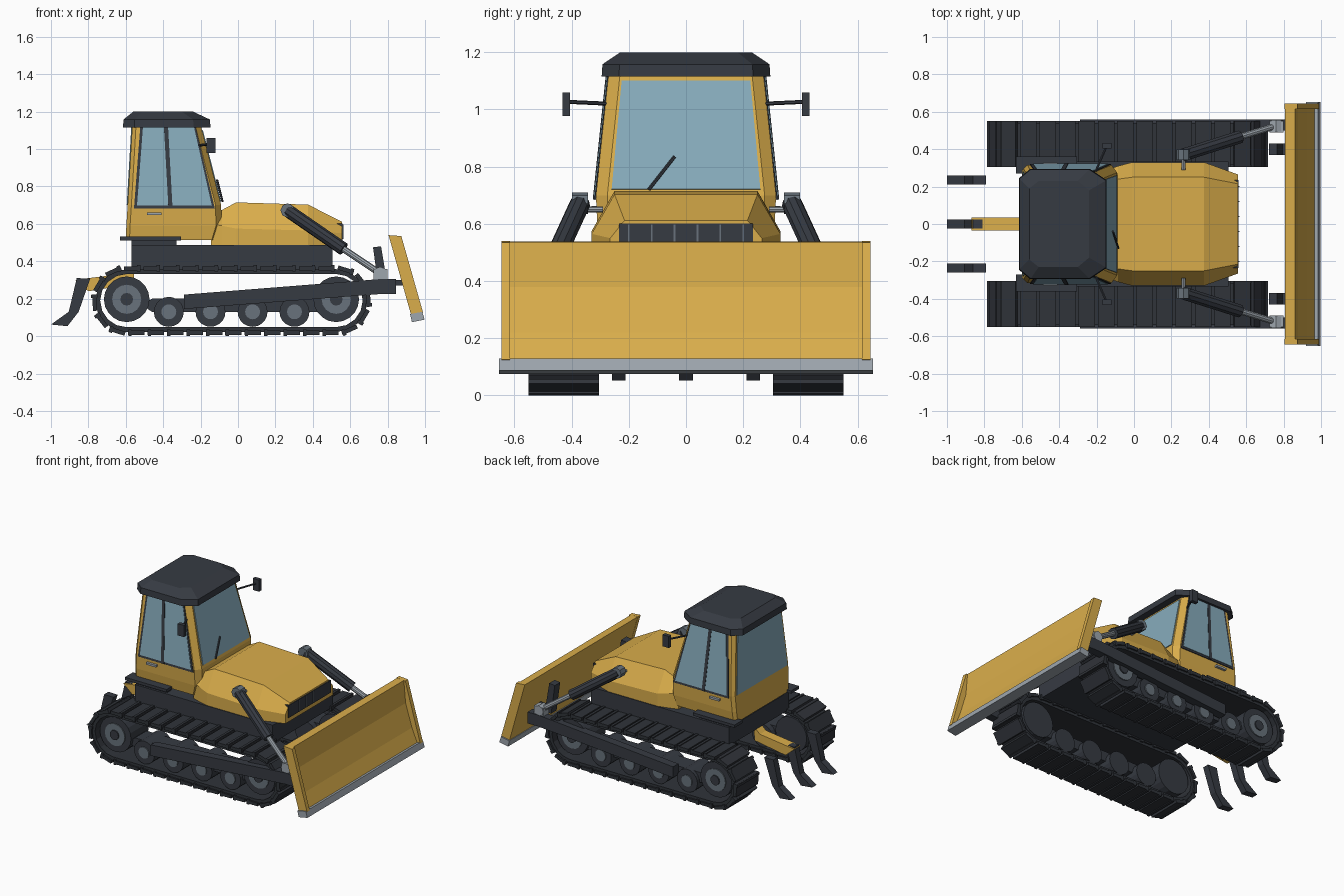
import bpy, bmesh, math
from mathutils import Vector, Matrix

if "Cube" in bpy.data.objects:
    bpy.data.objects.remove(bpy.data.objects["Cube"])


def material(name, rgb):
    m = bpy.data.materials.new(name)
    m.use_nodes = True
    m.diffuse_color = (*rgb, 1)
    m.node_tree.nodes["Principled BSDF"].inputs["Base Color"].default_value = (*rgb, 1)
    return m


YELLOW = material("yellow paint", (0.70, 0.42, 0.07))
DARK = material("dark grey", (0.037, 0.043, 0.055))
TRACK = material("track grey", (0.029, 0.033, 0.041))
GLASS = material("blue glass", (0.24, 0.41, 0.50))
STEEL = material("light steel", (0.34, 0.38, 0.42))
HUB = material("hub steel", (0.14, 0.17, 0.20))


def finish(name, bm, mat):
    bmesh.ops.recalc_face_normals(bm, faces=bm.faces)
    me = bpy.data.meshes.new(name)
    bm.to_mesh(me)
    bm.free()
    me.materials.append(mat)
    ob = bpy.data.objects.new(name, me)
    bpy.context.collection.objects.link(ob)
    return ob


def loft(name, rings, mat):
    """Skin a list of equal-length point rings and cap both ends."""
    bm = bmesh.new()
    vs = [[bm.verts.new(p) for p in ring] for ring in rings]
    n = len(vs[0])
    for a, b in zip(vs, vs[1:]):
        for i in range(n):
            j = (i + 1) % n
            bm.faces.new((a[i], a[j], b[j], b[i]))
    bm.faces.new(vs[0])
    bm.faces.new(vs[-1])
    return finish(name, bm, mat)


def prism(name, profile, y0, y1, mat):
    return loft(name, [[(x, y, z) for x, z in profile] for y in (y0, y1)], mat)


def box(name, x, y, z, mat):
    return prism(name, [(x[0], z[0]), (x[1], z[0]), (x[1], z[1]), (x[0], z[1])], y[0], y[1], mat)


def rod(name, a, b, r, mat, sides=10):
    a, b = Vector(a), Vector(b)
    bm = bmesh.new()
    turn = (b - a).to_track_quat('Z', 'Y').to_matrix().to_4x4()
    bmesh.ops.create_cone(bm, cap_ends=True, segments=sides, radius1=r, radius2=r,
                          depth=(b - a).length, matrix=Matrix.Translation((a + b) / 2) @ turn)
    return finish(name, bm, mat)


def plate(name, quad, t, mat):
    """Thin plate standing off a cab wall."""
    pts = [Vector(p) for p in quad]
    n = (pts[1] - pts[0]).cross(pts[3] - pts[0]).normalized()
    if n.dot(sum(pts, Vector()) / 4 - Vector((-0.35, 0, 0.85))) < 0:
        n = -n
    return loft(name, [[p - n * 0.001 for p in pts], [p + n * t for p in pts]], mat)


def octagon(z, xr, xf, w, rear, front):
    """Plan outline with cut corners; rear and front are (x, y) cuts."""
    half = [(xr, w - rear[1]), (xr + rear[0], w), (xf - front[0], w), (xf, w - front[1])]
    return [(x, y, z) for x, y in half] + [(x, -y, z) for x, y in reversed(half)]


def lerp(a, b, t):
    return a + (b - a) * t


# Chassis and hood
box("chassis", (-0.57, 0.505), (-0.335, 0.335), (0.36, 0.487), DARK)
sections = [(-0.145, 0.29, 0.60, 0.23, 0.63), (-0.085, 0.31, 0.59, 0.24, 0.675),
            (-0.01, 0.33, 0.575, 0.25, 0.715), (0.375, 0.33, 0.565, 0.25, 0.703),
            (0.555, 0.265, 0.55, 0.215, 0.612)]
loft("hood", [[(x, -w, 0.485), (x, -w, zm), (x, -wt, zt), (x, wt, zt), (x, w, zm), (x, w, 0.485)]
              for x, w, zm, wt, zt in sections], YELLOW)
box("grille", (0.53, 0.56), (-0.235, 0.235), (0.515, 0.602), DARK)
for i in range(6):
    y = -0.2 + i * 0.08
    box("grille_bar", (0.555, 0.564), (y - 0.003, y + 0.003), (0.52, 0.598), HUB)

# Cab body
levels = [(0.515, -0.60, -0.11, 0.30), (0.59, -0.597, -0.088, 0.31),
          (0.70, -0.59, -0.09, 0.315), (1.13, -0.565, -0.20, 0.27)]
loft("cab", [octagon(*lv, (0.02, 0.02), (0.03, 0.04)) for lv in levels], YELLOW)


def wall(z):
    """Rear x, front x and half width of the cab at a height."""
    t = (z - 0.70) / 0.43
    return lerp(-0.59, -0.565, t), lerp(-0.09, -0.20, t), lerp(0.315, 0.27, t)


# Windows
def side_plate(name, s, quad, t, mat):
    plate(name, [(x, s * wall(z)[2], z) for x, z in quad], t, mat)


for s in (1, -1):
    side_plate("door_frame", s, [(-0.556, 0.683), (-0.124, 0.683), (-0.228, 1.125), (-0.522, 1.125)], 0.004, DARK)
    side_plate("side_window", s, [(-0.54, 0.698), (-0.14, 0.698), (-0.236, 1.12), (-0.508, 1.12)], 0.007, GLASS)
    side_plate("door_pillar", s, [(-0.372, 0.685), (-0.35, 0.685), (-0.374, 1.12), (-0.396, 1.12)], 0.0095, DARK)
    box("door_handle", (-0.487, -0.41), sorted((s * 0.30, s * 0.33)), (0.648, 0.662), STEEL)
    box("step_plate", (-0.63, -0.305), sorted((s * 0.27, s * 0.36)), (0.512, 0.532), DARK)
    box("step_support", (-0.57, -0.33), sorted((s * 0.27, s * 0.32)), (0.48, 0.515), DARK)
    rod("mirror_arm", (-0.21, s * 0.27, 1.02), (-0.145, s * 0.42, 1.027), 0.007, DARK, 6)
    box("mirror", (-0.168, -0.12), sorted((s * 0.405, s * 0.432)), (0.978, 1.06), DARK)

lo, hi = 0.72, 1.10
plate("windscreen", [(wall(z)[1], y, z) for y, z in
                     ((-0.26, lo), (0.26, lo), (0.225, hi), (-0.225, hi))], 0.005, GLASS)
lo, hi = 0.70, 1.115
plate("rear_window", [(wall(z)[0], y, z) for y, z in
                      ((-0.28, lo), (0.28, lo), (0.238, hi), (-0.238, hi))], 0.005, GLASS)
rod("wiper", (-0.083, -0.13, 0.72), (-0.112, -0.04, 0.835), 0.006, DARK, 6)

# Roof
loft("roof", [octagon(1.115, -0.615, -0.147, 0.295, (0.06, 0.05), (0.09, 0.06)),
              octagon(1.158, -0.612, -0.15, 0.292, (0.06, 0.05), (0.09, 0.06)),
              octagon(1.20, -0.56, -0.24, 0.23, (0.05, 0.04), (0.06, 0.05))], DARK)

# Tracks
REAR, FRONT, AXLE = -0.595, 0.525, 0.19


def stadium(r, steps=8):
    pts = []
    for cx, start in ((FRONT, -90), (REAR, 90)):
        for i in range(steps + 1):
            a = math.radians(start + 180 * i / steps)
            pts.append((cx + r * math.cos(a), AXLE + r * math.sin(a)))
    return pts


def on_path(d, r):
    """Position and heading at a distance along the track loop."""
    run, arc = FRONT - REAR, math.pi * r
    if d < run:
        return REAR + d, AXLE - r, 0
    d -= run
    if d < arc:
        a = d / r
        return FRONT + r * math.sin(a), AXLE - r * math.cos(a), a
    d -= arc
    if d < run:
        return FRONT - d, AXLE + r, math.pi
    a = (d - run) / r
    return REAR - r * math.sin(a), AXLE + r * math.cos(a), math.pi + a


def track(s):
    y = s * 0.427
    loops = [[(x, y + o, z) for x, z in stadium(r)]
             for r, o in ((0.168, -0.112), (0.168, 0.112), (0.142, 0.112), (0.142, -0.112))]
    bm = bmesh.new()
    vs = [[bm.verts.new(p) for p in lp] for lp in loops]
    n = len(vs[0])
    for k in range(4):
        a, b = vs[k], vs[(k + 1) % 4]
        for i in range(n):
            j = (i + 1) % n
            bm.faces.new((a[i], a[j], b[j], b[i]))
    count, r = 32, 0.172
    total = 2 * (FRONT - REAR) + 2 * math.pi * r
    for i in range(count):
        x, z, a = on_path(total * (i + 0.5) / count, r)
        pose = Matrix.Translation((x, y, z)) @ Matrix.Rotation(-a, 4, 'Y')
        for offset, size in ((0, (0.088, 0.246, 0.022)), (-0.034, (0.018, 0.246, 0.034))):
            bmesh.ops.create_cube(bm, size=1, matrix=pose @ Matrix.Translation((offset, 0, 0))
                                  @ Matrix.Diagonal((*size, 1)))
    finish("track_belt", bm, TRACK)


def wheel(name, s, x, z, r, hub):
    rod(name, (x, s * 0.32, z), (x, s * 0.515, z), r, DARK, 20)
    rod(name + "_hub", (x, s * 0.50, z), (x, s * 0.522, z), hub, HUB, 16)


for s in (1, -1):
    track(s)
    for x in (REAR, FRONT):
        wheel("drive_wheel", s, x, 0.197, 0.122, 0.078)
        rod("axle_cap", (x, s * 0.50, 0.197), (x, s * 0.53, 0.197), 0.034, DARK, 12)
    for x in (-0.37, -0.147, 0.078, 0.302):
        wheel("road_wheel", s, x, 0.13, 0.08, 0.04)
    prism("track_frame", [(-0.49, 0.15), (-0.46, 0.13), (0.45, 0.13), (0.45, 0.20), (-0.46, 0.20), (-0.49, 0.18)],
          s * 0.36, s * 0.49, DARK)

    # Push arm and lift cylinder
    prism("push_arm", [(-0.29, 0.145), (0.76, 0.225), (0.845, 0.225), (0.845, 0.305), (0.76, 0.305), (-0.29, 0.222)],
          s * 0.50, s * 0.558, DARK)
    box("clevis", (0.725, 0.80), sorted((s * 0.49, s * 0.55)), (0.30, 0.36), STEEL)
    top, mid, end = (Vector((0.265, s * 0.37, 0.672)), Vector((0.565, s * 0.465, 0.465)),
                     Vector((0.76, s * 0.525, 0.335)))
    rod("lift_barrel", top, mid, 0.036, DARK)
    rod("lift_rod", mid, end, 0.018, STEEL)
    rod("lift_pivot", top - Vector((0, 0.028, 0)), top + Vector((0, 0.028, 0)), 0.038, HUB, 8)
    rod("pivot_pin", (0.265, s * 0.29, 0.65), (0.265, s * 0.37, 0.65), 0.01, STEEL, 8)
    rod("rod_eye", end - Vector((0, 0.03, 0)), end + Vector((0, 0.03, 0)), 0.036, STEEL, 8)
    prism("blade_post", [(0.75, 0.27), (0.80, 0.27), (0.765, 0.48), (0.722, 0.475)], s * 0.37, s * 0.43, DARK)
    box("post_bracket", (0.75, 0.88), sorted((s * 0.37, s * 0.43)), (0.27, 0.30), DARK)

    # Blade end plates
    prism("blade_end", [(0.805, 0.54), (0.873, 0.535), (0.99, 0.125), (0.925, 0.115)], s * 0.615, s * 0.645, YELLOW)

# Blade
prism("blade", [(0.807, 0.538), (0.862, 0.536), (0.876, 0.38), (0.925, 0.22), (0.968, 0.12), (0.925, 0.115)],
      -0.62, 0.62, YELLOW)
prism("cutting_edge", [(0.92, 0.118), (0.985, 0.13), (0.998, 0.088), (0.93, 0.075)], -0.653, 0.653, STEEL)

# Ripper
prism("ripper_beam", [(-0.87, 0.30), (-0.80, 0.24), (-0.56, 0.28), (-0.55, 0.38), (-0.60, 0.335), (-0.80, 0.31)],
      -0.035, 0.035, YELLOW)
for y in (-0.235, 0, 0.235):
    prism("ripper_shank", [(-0.862, 0.31), (-0.79, 0.308), (-0.852, 0.13), (-0.912, 0.053), (-1.0, 0.062),
                           (-0.905, 0.13)], y - 0.024, y + 0.024, DARK)
